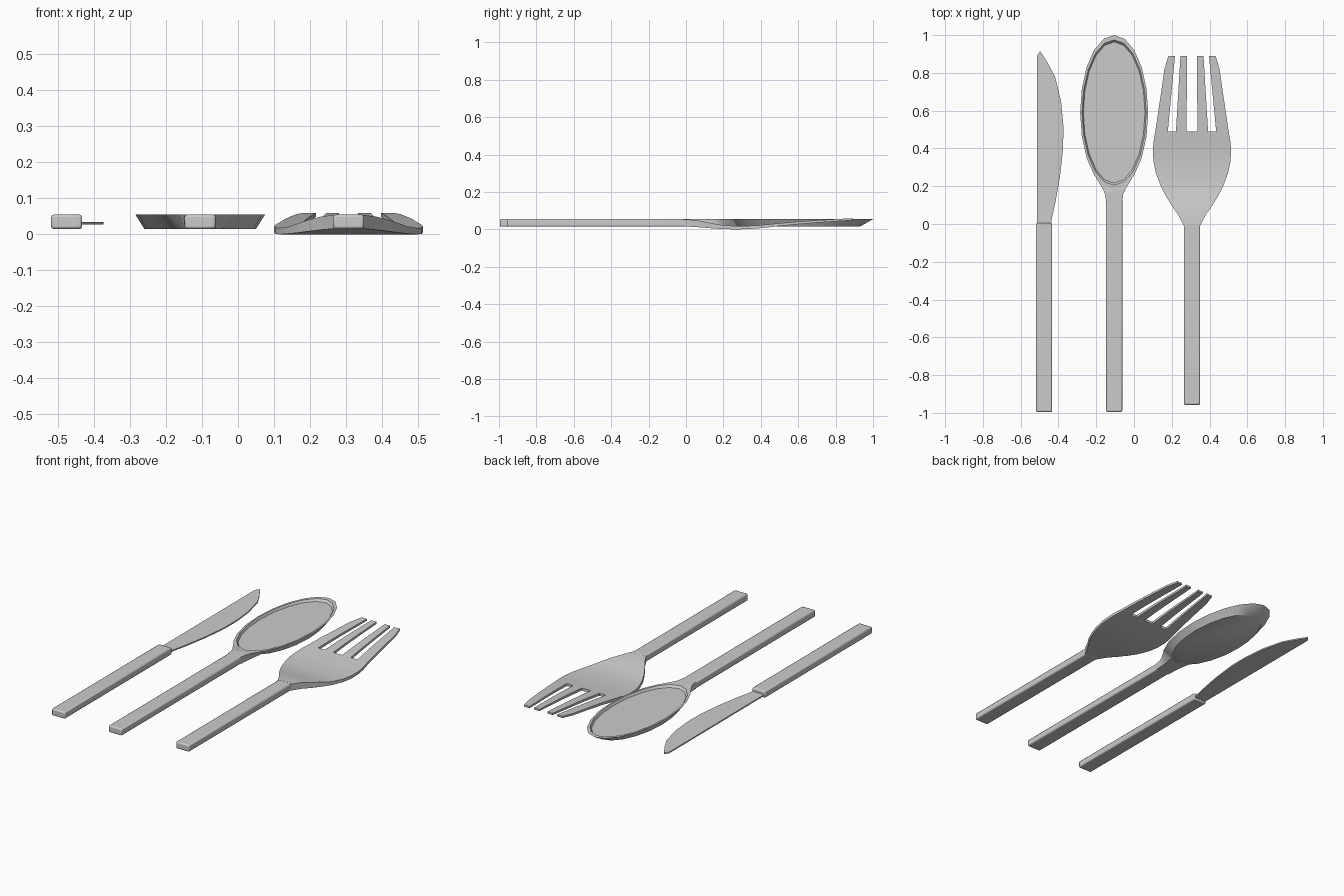
import bpy, bmesh, math

if "Cube" in bpy.data.objects:
    bpy.data.objects.remove(bpy.data.objects["Cube"])


def finish(name, bm, bevel=0, smooth=True):
    bmesh.ops.recalc_face_normals(bm, faces=bm.faces)
    mesh = bpy.data.meshes.new(name)
    bm.to_mesh(mesh)
    bm.free()
    ob = bpy.data.objects.new(name, mesh)
    bpy.context.collection.objects.link(ob)
    if bevel:
        m = ob.modifiers.new("bevel", 'BEVEL')
        m.width, m.segments = bevel, 2
    if smooth:
        bpy.ops.object.select_all(action='DESELECT')
        ob.select_set(True)
        bpy.context.view_layer.objects.active = ob
        bpy.ops.object.shade_smooth_by_angle(angle=math.radians(35))
    return ob


def loft(bm, rings, caps=True):
    loops = [[bm.verts.new(p) for p in r] for r in rings]
    for a, b in zip(loops, loops[1:]):
        for i in range(len(a)):
            j = (i + 1) % len(a)
            bm.faces.new((a[i], a[j], b[j], b[i]))
    if caps:
        bm.faces.new(loops[0])
        bm.faces.new(loops[-1])


def prism(name, bottom, top, z0, z1, bevel=0, smooth=True):
    bm = bmesh.new()
    loft(bm, [[(x, y, z0) for x, y in bottom], [(x, y, z1) for x, y in top]])
    return finish(name, bm, bevel, smooth)


def handle(name, x, y0, y1):
    h = 0.043
    o = [(x - h, y0), (x + h, y0), (x + h, y1), (x - h, y1)]
    prism(name, o, o, 0.015, 0.055, 0.007)


# Handles
SX, FX = -0.105, 0.307
handle("knife_handle", -0.476, -0.995, 0.005)
handle("spoon_handle", SX, -0.995, 0.15)
handle("fork_handle", FX, -0.957, 0.005)

# Knife blade
blade = [(-0.513, -0.03), (-0.442, -0.03), (-0.437, 0.02), (-0.415, 0.12),
         (-0.392, 0.25), (-0.375, 0.4), (-0.374, 0.52), (-0.386, 0.65),
         (-0.418, 0.78), (-0.455, 0.85), (-0.497, 0.915), (-0.514, 0.89)]
prism("knife_blade", blade, blade, 0.027, 0.035, smooth=False)


# Spoon bowl: underside, outer rim, inner rim, floor
def ellipse(rx, ry, z, n=20):
    return [(SX + rx * math.sin(i * math.tau / n),
             0.59 + ry * math.cos(i * math.tau / n), z) for i in range(n)]


bm = bmesh.new()
loft(bm, [ellipse(0.155, 0.34, 0.015), ellipse(0.18, 0.41, 0.055),
          ellipse(0.17, 0.385, 0.055), ellipse(0.163, 0.374, 0.042)])
finish("spoon_bowl", bm)


# Spoon neck flaring into the bowl
def mirrored(half):
    return [(SX + x, y) for x, y in half] + \
           [(SX - x, y) for x, y in reversed(half) if x > 0]


neck_top = mirrored([(0, 0.19), (0.056, 0.21), (0.1, 0.252), (0.06, 0.185),
                     (0.047, 0.155), (0.043, 0.12)])
neck_low = mirrored([(0, 0.27), (0.035, 0.27), (0.06, 0.275), (0.05, 0.22),
                     (0.045, 0.17), (0.043, 0.12)])
prism("spoon_neck", neck_low, neck_top, 0.015, 0.055)

# Fork head: rows of (y, half width, underside z, top z)
rows = [(-0.01, 0.042, 0.016, 0.054), (0.05, 0.074, 0.013, 0.05),
        (0.1, 0.109, 0.009, 0.041), (0.15, 0.139, 0.005, 0.031),
        (0.2, 0.165, 0.002, 0.022), (0.27, 0.191, 0.0, 0.018),
        (0.33, 0.204, 0.002, 0.019), (0.39, 0.207, 0.006, 0.022),
        (0.44, 0.203, 0.011, 0.027), (0.49, 0.194, 0.017, 0.032),
        (0.6, 0.178, 0.028, 0.042), (0.7, 0.163, 0.036, 0.049),
        (0.82, 0.146, 0.044, 0.056), (0.89, 0.125, 0.049, 0.06)]
bm = bmesh.new()
grid, low = [], {}
for y, w, z0, z1 in rows:
    t = max(0, (y - 0.49) / 0.4)
    k = min(1, w / 0.194) if t == 0 else 1
    half = [k * (0.029 - 0.003 * t), k * (0.085 - 0.024 * t),
            k * (0.128 - 0.038 * t), w]
    xs = [-h for h in reversed(half)] + half
    row = [bm.verts.new((FX + x, y, z1)) for x in xs]
    grid.append((y, row))
    low[round(y, 3)] = z0
for (y, a), (_, b) in zip(grid, grid[1:]):
    for i in range(7):
        if y > 0.48 and i in (1, 3, 5):  # slots between tines
            continue
        bm.faces.new((a[i], a[i + 1], b[i + 1], b[i]))
ext = bmesh.ops.extrude_face_region(bm, geom=bm.faces[:], use_keep_orig=True)
for v in ext["geom"]:
    if isinstance(v, bmesh.types.BMVert):
        v.co.z = low[round(v.co.y, 3)]
finish("fork_head", bm)
